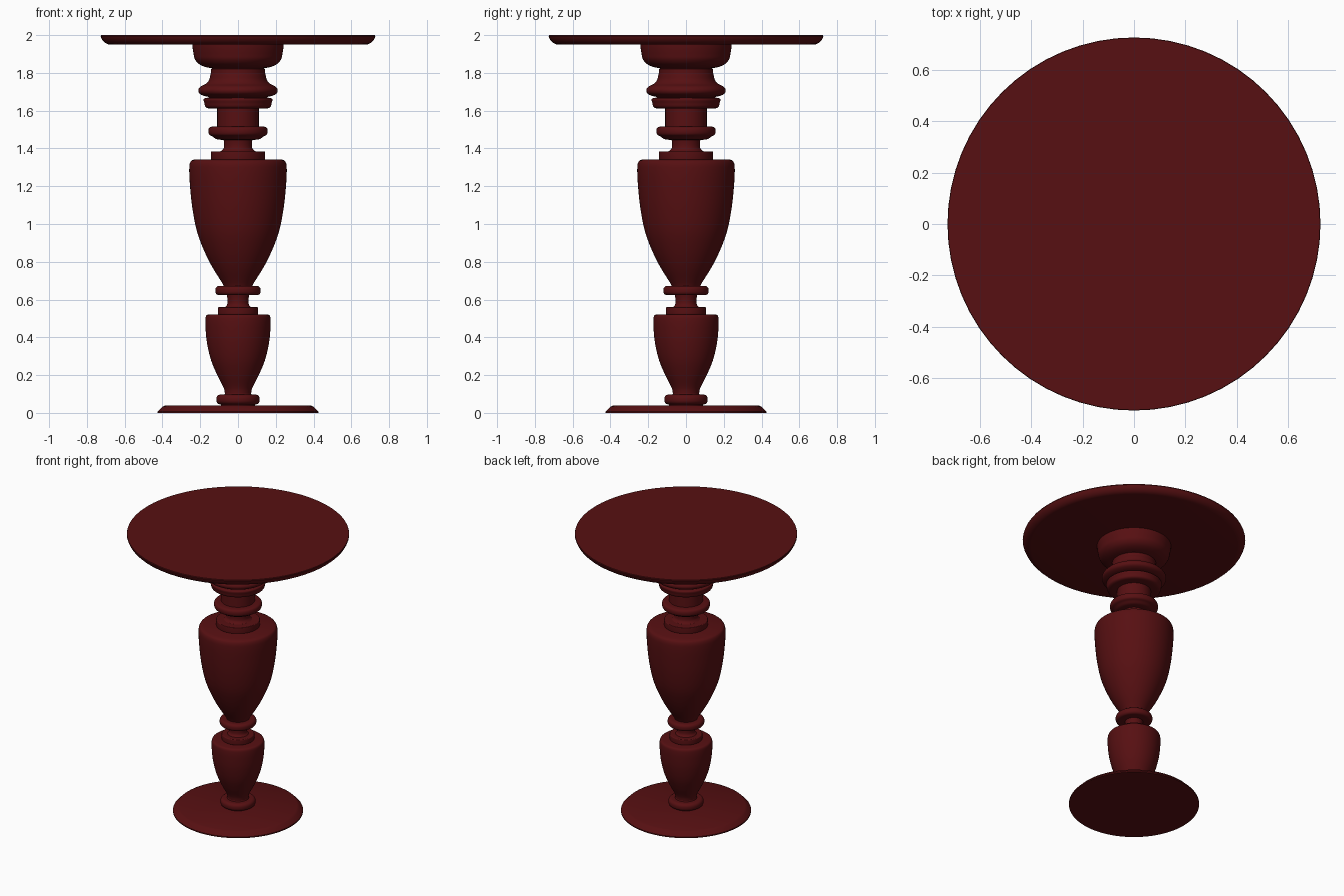
import bpy
import bmesh
import math
from mathutils import Vector, geometry

SEGMENTS = 64

default_cube = bpy.data.objects.get("Cube")
if default_cube:
    bpy.data.objects.remove(default_cube, do_unlink=True)

# One dark red lacquered wood
wood = bpy.data.materials.new("dark red wood")
wood.use_nodes = True
colour = (0.095, 0.005, 0.006, 1)
wood.diffuse_color = colour
wood.node_tree.nodes["Principled BSDF"].inputs["Base Color"].default_value = colour


def smooth_profile(points, steps=5):
    """Run a smooth curve through the (radius, height) points."""
    pts = [Vector((r, 0, z)) for r, z in points]
    ext = [pts[0]] + pts + [pts[-1]]
    result = []
    for a, b, c, d in zip(ext, ext[1:], ext[2:], ext[3:]):
        k = 0.5 * (c - b).length / max((c - a).length, 1e-6)
        m = 0.5 * (c - b).length / max((d - b).length, 1e-6)
        seg = geometry.interpolate_bezier(
            b, b + (c - a) * k * 0.66, c - (d - b) * m * 0.66, c, steps + 1)
        result += [(p.x, p.z) for p in seg[:-1]]
    return result + [points[-1]]


def ring_profile(radius, low, high, core, rounding=0.015):
    """Rounded disc, rising from the core radius and returning to it."""
    h = min(rounding, (high - low) / 2)
    bottom = [(radius - h + h * math.sin(a), low + h - h * math.cos(a))
              for a in (math.radians(15 * i) for i in range(7))]
    top = [(r, low + high - z) for r, z in reversed(bottom)]
    return [(core, low)] + bottom + top + [(core, high)]


def lathe(name, profile):
    """Spin a bottom-to-top profile around z and cap both ends."""
    bm = bmesh.new()
    rings = []
    for r, z in profile:
        rings.append([bm.verts.new((r * math.cos(t), r * math.sin(t), z))
                      for t in (math.tau * i / SEGMENTS for i in range(SEGMENTS))])
    for low, high in zip(rings, rings[1:]):
        for i in range(SEGMENTS):
            j = (i + 1) % SEGMENTS
            bm.faces.new((low[i], low[j], high[j], high[i]))
    bm.faces.new(rings[0][::-1])
    bm.faces.new(rings[-1])
    bmesh.ops.remove_doubles(bm, verts=bm.verts, dist=1e-5)
    bmesh.ops.recalc_face_normals(bm, faces=bm.faces)
    mesh = bpy.data.meshes.new(name)
    bm.to_mesh(mesh)
    bm.free()
    mesh.materials.append(wood)
    obj = bpy.data.objects.new(name, mesh)
    bpy.context.collection.objects.link(obj)
    bpy.ops.object.select_all(action="DESELECT")
    obj.select_set(True)
    bpy.context.view_layer.objects.active = obj
    bpy.ops.object.shade_smooth_by_angle(angle=math.radians(35))
    return obj


# Foot
lathe("base_plate", [(0.425, 0), (0.425, 0.008), (0.4, 0.033), (0.385, 0.04)])
lathe("base_ring", ring_profile(0.115, 0.045, 0.097, 0.08, 0.022))
lathe("base_stem", [(0.09, 0.03), (0.09, 0.05), (0.07, 0.1), (0.065, 0.12)])

# Lower vase with its shoulder plate
lathe("lower_vase", smooth_profile([
    (0.068, 0.095), (0.075, 0.13), (0.11, 0.2), (0.143, 0.28), (0.164, 0.37),
    (0.172, 0.45), (0.172, 0.5), (0.166, 0.517), (0.15, 0.522)]))
lathe("lower_shoulder", ring_profile(0.107, 0.52, 0.56, 0.08, 0.006))
lathe("lower_neck", smooth_profile([
    (0.075, 0.555), (0.058, 0.572), (0.056, 0.6), (0.06, 0.63)]))
lathe("middle_ring", ring_profile(0.12, 0.623, 0.672, 0.08, 0.02))

# Upper vase with its shoulder plate
lathe("upper_vase", smooth_profile([
    (0.072, 0.665), (0.085, 0.69), (0.135, 0.77), (0.18, 0.86), (0.217, 0.96),
    (0.241, 1.08), (0.254, 1.2), (0.258, 1.3), (0.25, 1.332), (0.23, 1.342)]))
lathe("upper_shoulder", ring_profile(0.143, 1.34, 1.385, 0.1, 0.005))
lathe("upper_neck", smooth_profile([
    (0.1, 1.38), (0.085, 1.39), (0.075, 1.405), (0.075, 1.44), (0.08, 1.46)]))

# Turned rings of the column
lathe("column_ring", smooth_profile([
    (0.085, 1.445), (0.115, 1.45), (0.135, 1.463), (0.152, 1.473),
    (0.157, 1.49), (0.153, 1.508), (0.14, 1.515), (0.1, 1.518)]))
lathe("column_shaft", [(0.11, 1.51), (0.11, 1.62)])
lathe("lower_collar_ring", smooth_profile([
    (0.1, 1.61), (0.155, 1.612), (0.172, 1.62), (0.178, 1.64),
    (0.182, 1.66), (0.172, 1.667), (0.13, 1.67)]))
lathe("bulging_collar", smooth_profile([
    (0.14, 1.66), (0.155, 1.672), (0.185, 1.68), (0.205, 1.692), (0.21, 1.71),
    (0.198, 1.728), (0.17, 1.742), (0.153, 1.762), (0.146, 1.79), (0.143, 1.8)]))

# Cup that carries the top
lathe("top_neck", [(0.143, 1.795), (0.143, 1.82), (0.13, 1.83)])
lathe("top_cup", smooth_profile([
    (0.13, 1.823), (0.175, 1.832), (0.208, 1.848), (0.228, 1.872),
    (0.235, 1.9), (0.24, 1.93), (0.242, 1.952)]))

# Round table top with a rolled underside
lathe("table_top", [(0.675, 1.95), (0.69, 1.952), (0.705, 1.96), (0.717, 1.972),
                    (0.724, 1.985), (0.727, 1.994), (0.725, 2.0)])
